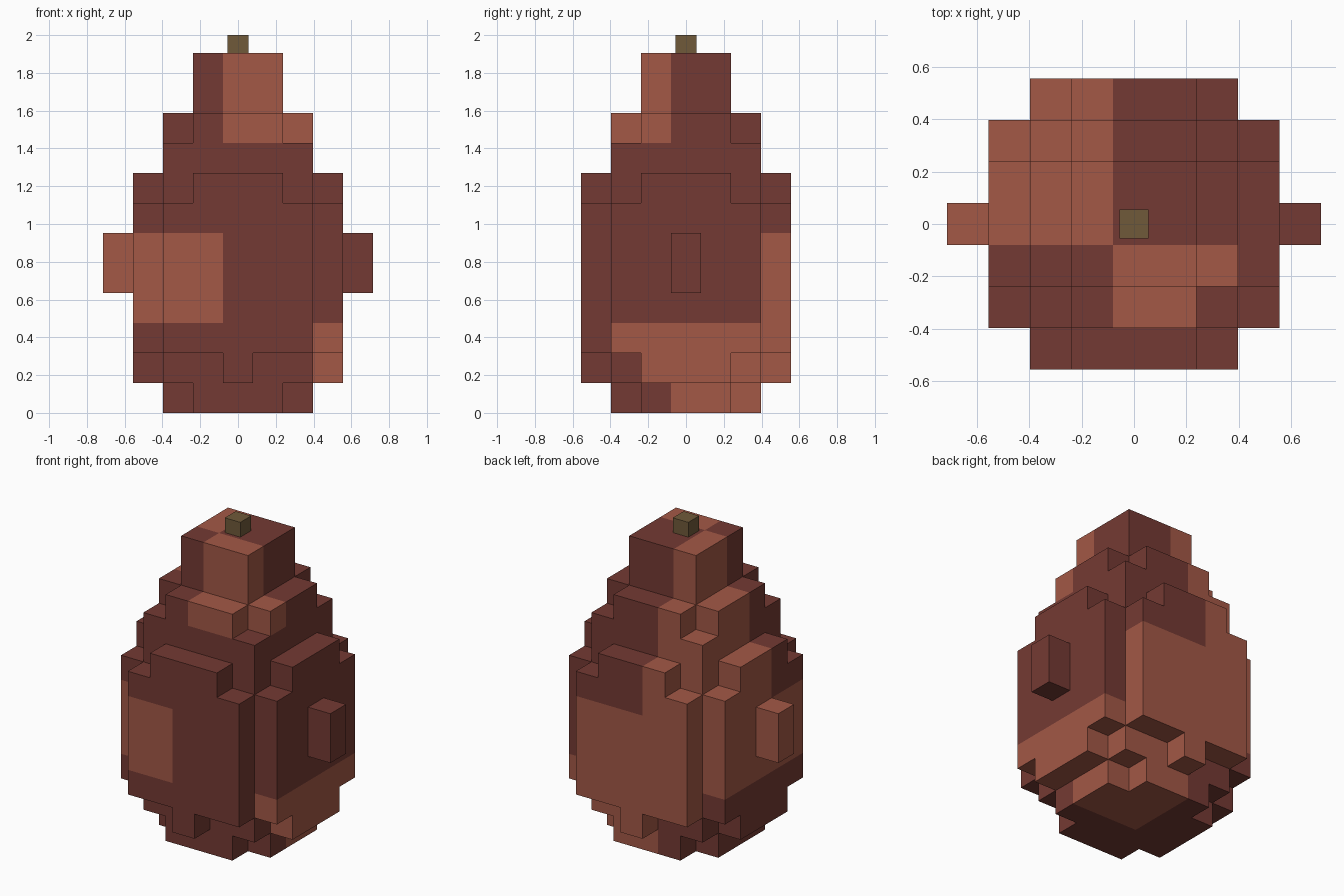
import bpy, bmesh

if "Cube" in bpy.data.objects:
    bpy.data.objects.remove(bpy.data.objects["Cube"])

S = 2 / 12.6          # voxel size


def material(name, rgb):
    lin = [((c / 255 + 0.055) / 1.055) ** 2.4 for c in rgb]
    m = bpy.data.materials.new(name)
    m.diffuse_color = (*lin, 1)
    m.use_nodes = True
    m.node_tree.nodes["Principled BSDF"].inputs["Base Color"].default_value = m.diffuse_color
    return m


light = material("light red skin", (163, 88, 70))
dark = material("dark red skin", (116, 58, 51))
brown = material("stem brown", (112, 90, 58))

# Layers from the bottom up: half-width in x for rows |y| = 0, 1, 2, 3
wide, nubbed, tip = [3, 3, 3, 2], [4, 3, 3, 2], [1, 1]
LAYERS = [[2, 2, 1], [3, 3, 2, 0], wide, wide, nubbed, nubbed, wide,
          [3, 3, 2, 1], [2, 2, 2], [2, 2, 1], tip, tip]

# Mottled patches, three voxels across: cells that are light
LIGHT = {0: {(0, 1), (-1, 1), (0, 0), (1, -1), (1, 0)},
         1: {(-1, -1), (-1, 0), (-1, 1), (0, 1), (-2, 0)},
         2: {(-1, 0), (-1, 1)},
         3: {(0, -1), (-1, 0)}}


def filled(i, j, k):
    if not 0 <= k < len(LAYERS):
        return False
    row = LAYERS[k]
    return abs(j) < len(row) and abs(i) <= row[abs(j)]


# Pear-shaped body: skin of the voxel stack
bm = bmesh.new()
verts = {}


def vert(p):
    if p not in verts:
        x, y, z = p
        verts[p] = bm.verts.new(((x - 0.5) * S, (y - 0.5) * S, z * S))
    return verts[p]


for k in range(len(LAYERS)):
    for i in range(-4, 5):
        for j in range(-3, 4):
            if not filled(i, j, k):
                continue
            cell = (i, j, k)
            is_light = (i // 3, j // 3) in LIGHT[k // 3]
            for axis in range(3):
                for side in (0, 1):
                    n = list(cell)
                    n[axis] += 2 * side - 1
                    if filled(*n):
                        continue
                    quad = []
                    for a, b in ((0, 0), (1, 0), (1, 1), (0, 1)):
                        p = list(cell)
                        p[axis] += side
                        p[(axis + 1) % 3] += a
                        p[(axis + 2) % 3] += b
                        quad.append(vert(tuple(p)))
                    if side == 0:
                        quad.reverse()
                    bm.faces.new(quad).material_index = 0 if is_light else 1

mesh = bpy.data.meshes.new("fruit_body")
bm.to_mesh(mesh)
bm.free()
mesh.materials.append(light)
mesh.materials.append(dark)
bpy.context.collection.objects.link(bpy.data.objects.new("fruit_body", mesh))

# Stem
base = len(LAYERS) * S
bpy.ops.mesh.primitive_cube_add(size=1, location=(0, 0, (base + 2) / 2))
stem = bpy.context.object
stem.name = "stem"
stem.scale = (0.111, 0.111, 2 - base)
stem.data.materials.append(brown)
